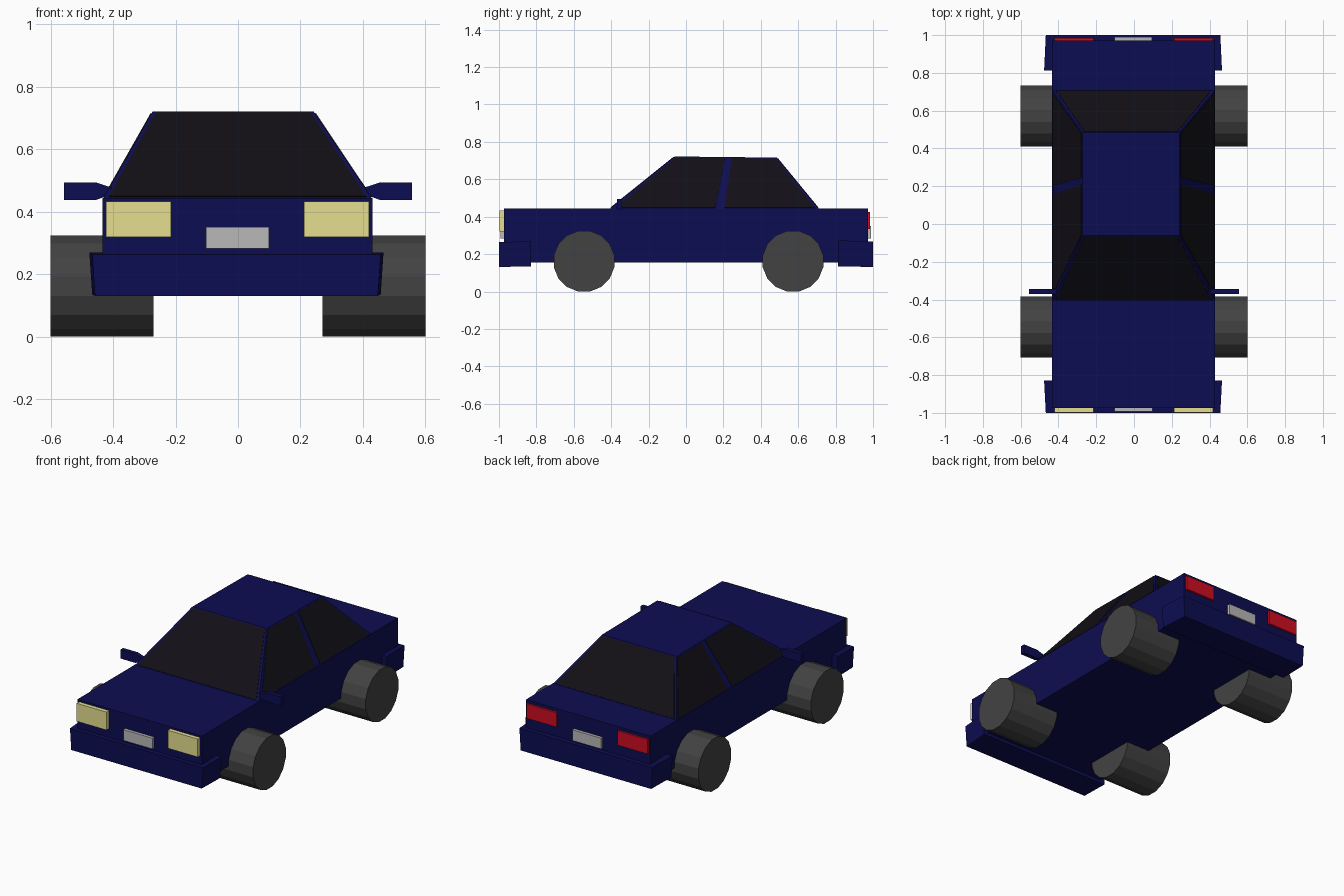
import bpy, bmesh, math
from mathutils import Vector

if "Cube" in bpy.data.objects:
    bpy.data.objects.remove(bpy.data.objects["Cube"])


def material(name, rgb):
    m = bpy.data.materials.new(name)
    m.diffuse_color = (*rgb, 1)
    m.use_nodes = True
    m.node_tree.nodes["Principled BSDF"].inputs["Base Color"].default_value = m.diffuse_color
    return m


PAINT = material("navy paint", (0.004, 0.004, 0.085))
GLASS = material("dark glass", (0.006, 0.005, 0.008))
RUBBER = material("tyre rubber", (0.055, 0.055, 0.055))
LAMP = material("headlight yellow", (0.78, 0.74, 0.28))
RED = material("tail light red", (0.62, 0.004, 0.015))
PLATE = material("plate grey", (0.48, 0.48, 0.48))


def finish(name, bm, mat):
    me = bpy.data.meshes.new(name)
    bmesh.ops.recalc_face_normals(bm, faces=bm.faces)
    bm.to_mesh(me)
    bm.free()
    me.materials.append(mat)
    ob = bpy.data.objects.new(name, me)
    bpy.context.collection.objects.link(ob)
    return ob


def loft(name, ring_a, ring_b, mat):
    """Solid between two matching closed outlines."""
    bm = bmesh.new()
    a = [bm.verts.new(p) for p in ring_a]
    b = [bm.verts.new(p) for p in ring_b]
    n = len(a)
    bm.faces.new(a)
    bm.faces.new(b)
    for i in range(n):
        j = (i + 1) % n
        bm.faces.new((a[i], a[j], b[j], b[i]))
    return finish(name, bm, mat)


def rect(x0, x1, y0, y1, z):
    return [(x0, y0, z), (x1, y0, z), (x1, y1, z), (x0, y1, z)]


def box(name, x, y, z, mat):
    return loft(name, rect(*x, *y, z[0]), rect(*x, *y, z[1]), mat)


# Lower body and tapered cabin
box("body", (-0.434, 0.43), (-0.973, 0.972), (0.155, 0.445), PAINT)
low = rect(-0.43, 0.427, -0.405, 0.708, 0.445)
top = rect(-0.273, 0.242, -0.06, 0.485, 0.718)
top = [(x, y, 0.722 if y < 0 else 0.716) for x, y, z in top]
loft("cabin", low, top, PAINT)


# Glass panels laid on the cabin sides; uv is measured across and up each side
def glass(name, side, uvs):
    j = (side + 1) % 4
    a, b, c, d = (Vector(p) for p in (low[side], low[j], top[j], top[side]))
    normal = (b - a).cross(d - a).normalized()
    pts = [a.lerp(b, u).lerp(d.lerp(c, u), v) for u, v in uvs]
    loft(name, [p - normal * 0.004 for p in pts],
         [p + normal * 0.003 for p in pts], GLASS)


screen = [(0.018, 0.01), (0.982, 0.01), (0.975, 0.985), (0.025, 0.985)]
front_door = [(0.025, 0.01), (0.505, 0.01), (0.495, 0.975), (0.02, 0.975)]
rear_door = [(0.548, 0.01), (0.985, 0.01), (0.98, 0.975), (0.56, 0.975)]
glass("windscreen", 0, screen)
glass("rear_window", 2, screen)
for label, uvs in (("front", front_door), ("rear", rear_door)):
    glass("right_" + label + "_window", 1, uvs)
    glass("left_" + label + "_window", 3, [(1 - u, v) for u, v in uvs])


# Bumpers, slightly flared towards the car and towards the top
def bumper(name, y_out, y_in, z0, z1):
    def ring(w, z, lift):
        c = -0.005
        return [(c - w, y_out, z), (c + w, y_out, z),
                (c + w + 0.009, y_in, z + lift), (c - w - 0.009, y_in, z + lift)]
    loft(name, ring(0.453, z0, 0.004), ring(0.462, z1, 0.005), PAINT)


bumper("front_bumper", -1.0, -0.828, 0.131, 0.264)
bumper("rear_bumper", 1.0, 0.812, 0.131, 0.268)

# Number plates
box("front_plate", (-0.102, 0.099), (-0.992, -0.965), (0.283, 0.351), PLATE)
box("rear_plate", (-0.102, 0.096), (0.965, 0.99), (0.283, 0.351), PLATE)

# Lights, wheels and mirrors on both sides
SIDES = 16
for s, label in ((-1, "left"), (1, "right")):
    lx = [(-0.422, -0.214), (0.211, 0.419)][s > 0]
    box(label + "_headlight", lx, (-0.998, -0.965), (0.32, 0.433), LAMP)
    box(label + "_tail_light", lx, (0.965, 0.985), (0.335, 0.425), RED)

    for end, yc in (("front", -0.545), ("rear", 0.572)):
        r = 0.162 / math.cos(math.pi / SIDES)
        disc = [(yc + r * math.cos((i + 0.5) * math.tau / SIDES),
                 0.162 + r * math.sin((i + 0.5) * math.tau / SIDES))
                for i in range(SIDES)]
        loft(label + "_" + end + "_wheel", [(s * 0.27, y, z) for y, z in disc],
             [(s * 0.6, y, z) for y, z in disc], RUBBER)

    outline = [(0.405, 0.456), (0.455, 0.438), (0.557, 0.438),
               (0.557, 0.494), (0.455, 0.494), (0.405, 0.478)]
    loft(label + "_mirror", [(s * x, -0.37, z) for x, z in outline],
         [(s * x, -0.343, z) for x, z in outline], PAINT)
